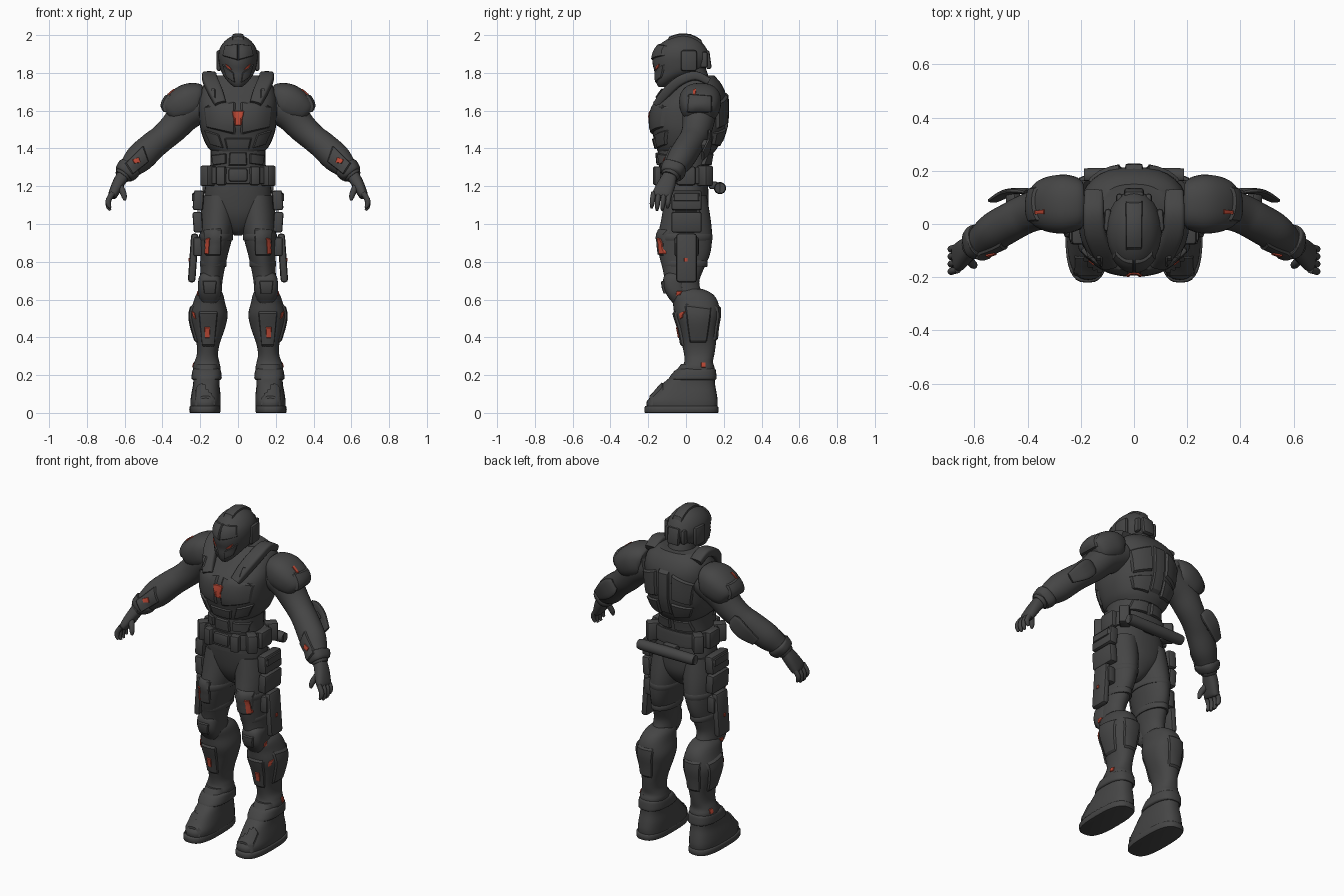
import bpy, bmesh, math
from mathutils import Vector, Matrix


def material(name, rgb):
    m = bpy.data.materials.new(name)
    m.diffuse_color = (*rgb, 1)
    return m


GREY = material("charcoal armour", (0.06, 0.06, 0.06))
RED = material("red light", (0.5, 0.065, 0.035))


def finish(name, bm, mat, mirror, angle=35):
    me = bpy.data.meshes.new(name)
    bm.to_mesh(me)
    bm.free()
    me.shade_smooth()
    me.set_sharp_from_angle(angle=math.radians(angle))
    me.materials.append(mat)
    ob = bpy.data.objects.new(name, me)
    bpy.context.collection.objects.link(ob)
    if mirror:
        ob.modifiers.new("mirror", 'MIRROR').use_mirror_merge = False
    return ob


def loft(name, rings, up=None, p=2.0, n=32, steps=4, mirror=True):
    """Skin rings (x, y, z, r1, r2): horizontal, or across the path if up is given."""
    R = [Vector(r) for r in rings]
    fine = []
    for i in range(len(R) - 1):
        a, b, c, d = R[max(i - 1, 0)], R[i], R[i + 1], R[min(i + 2, len(R) - 1)]
        for s in range(steps):
            t = s / steps
            fine.append(b + (c - a) * (t / 2) + (a * 2 - b * 5 + c * 4 - d) * (t * t / 2)
                        + (b * 3 - a - c * 3 + d) * (t ** 3 / 2))
    fine.append(R[-1])
    bm = bmesh.new()
    prev = first = None
    for i, r in enumerate(fine):
        u, v = Vector((1, 0, 0)), Vector((0, 1, 0))
        if up:
            t = Vector(fine[min(i + 1, len(fine) - 1)][:3]) - Vector(fine[max(i - 1, 0)][:3])
            t.normalize()
            v = Vector(up) - t * t.dot(Vector(up))
            v.normalize()
            u = v.cross(t)
        ring = []
        for k in range(n):
            c, s = math.cos(2 * math.pi * k / n), math.sin(2 * math.pi * k / n)
            c, s = [math.copysign(abs(q) ** (2 / p), q) for q in (c, s)]
            ring.append(bm.verts.new(Vector(r[:3]) + u * c * r[3] + v * s * r[4]))
        if prev:
            for k in range(n):
                bm.faces.new((prev[k], prev[(k + 1) % n], ring[(k + 1) % n], ring[k]))
        first = first or ring
        prev = ring
    bm.faces.new(first)
    bm.faces.new(prev)
    bmesh.ops.recalc_face_normals(bm, faces=bm.faces)
    return finish(name, bm, GREY, mirror)


def box(name, c, s, rot=(0, 0, 0), bev=0.012, mirror=True):
    bm = bmesh.new()
    bmesh.ops.create_cube(bm, size=1)
    bmesh.ops.scale(bm, vec=s, verts=bm.verts)
    bmesh.ops.bevel(bm, geom=bm.edges[:], offset=bev, segments=2, affect='EDGES', profile=0.5)
    for ang, ax in zip(rot, 'XYZ'):
        bmesh.ops.rotate(bm, matrix=Matrix.Rotation(math.radians(ang), 3, ax), verts=bm.verts)
    bmesh.ops.translate(bm, vec=c, verts=bm.verts)
    return finish(name, bm, GREY, mirror)


VIEWS = {'front': (lambda u, v: (u, -3, v), (0, 1, 0)), 'back': (lambda u, v: (u, 3, v), (0, -1, 0)),
         'side': (lambda u, v: (3, u, v), (-1, 0, 0)), 'top': (lambda u, v: (u, v, 3), (0, 0, -1))}


def patch(name, view, q, mat=GREY, t=0.013, mirror=True):
    """Raised panel with chamfered rim, projected on to the body inside four corners."""
    place, d = VIEWS[view]
    d = Vector(d)
    dg = bpy.context.evaluated_depsgraph_get()
    A, B, C, D = [Vector(c) for c in q]
    ts = [0, .07, .2, .35, .5, .65, .8, .93, 1]
    bm = bmesh.new()
    grid = []
    for i in ts:
        for j in ts:
            p = (A * (1 - i) + B * i) * (1 - j) + (D * (1 - i) + C * i) * j
            hit, loc, nor, *_ = bpy.context.scene.ray_cast(dg, Vector(place(*p)), d)
            if nor.dot(d) > 0:
                nor = -nor
            rim = i in (0, 1) or j in (0, 1)
            grid.append(bm.verts.new(loc + (nor - d).normalized() * (-.002 if rim else t)) if hit else None)
    m = len(ts)
    for i in range(m - 1):
        for j in range(m - 1):
            vs = [grid[a * m + b] for a, b in ((i, j), (i + 1, j), (i + 1, j + 1), (i, j + 1))]
            if None in vs:
                continue
            depth = [v.co.dot(d) for v in vs]
            if max(depth) - min(depth) < 0.06:
                f = bm.faces.new(vs)
                f.normal_update()
                if f.normal.dot(d) > 0:
                    f.normal_flip()
    return finish(name, bm, mat, mirror, 28)


# head and neck
loft("helmet", [(0, -.125, 1.725, .02, .02), (0, -.115, 1.745, .045, .042), (0, -.085, 1.775, .07, .08),
                (0, -.04, 1.81, .09, .128), (0, -.03, 1.85, .1, .147), (0, -.025, 1.89, .104, .15),
                (0, -.025, 1.93, .096, .133), (0, -.02, 1.965, .073, .1), (0, -.015, 1.99, .04, .055),
                (0, -.012, 2.0, .012, .02)], mirror=False)
loft("neck", [(0, .05, 1.66, .1, .1), (0, .04, 1.76, .078, .085), (0, .02, 1.84, .075, .08)], mirror=False)
box("ear_pod", (.1, .015, 1.865), (.025, .085, .11), (0, 0, 4))
box("helmet_rear_block", (0, .115, 1.87), (.075, .03, .1), (8, 0, 0), mirror=False)
box("helmet_rear_bar", (.055, .095, 1.87), (.025, .04, .085))
# torso
loft("abdomen", [(0, -.01, 1.18, .165, .125), (0, -.01, 1.28, .15, .13), (0, -.008, 1.36, .145, .14),
                 (0, 0, 1.45, .15, .15)], p=2.3, mirror=False)
loft("chest_armour", [(0, 0, 1.375, .13, .145), (0, .005, 1.41, .163, .165), (0, .01, 1.47, .19, .185),
                      (0, .011, 1.53, .203, .2), (0, .02, 1.62, .208, .195), (0, .05, 1.69, .2, .16),
                      (0, .065, 1.745, .175, .12), (0, .065, 1.785, .12, .085)], p=2.4, mirror=False)
loft("collar_strap", [(.15, .12, 1.755, .02, .036), (.152, .05, 1.785, .024, .038), (.147, -.03, 1.76, .026, .04),
                      (.12, -.1, 1.70, .026, .038), (.092, -.155, 1.635, .02, .03)], up=(1, 0, 0), p=4, n=24)
# belt and its gear
loft("belt", [(0, -.01, 1.215, .172, .14), (0, -.01, 1.22, .178, .146), (0, -.01, 1.295, .175, .145),
              (0, -.01, 1.3, .168, .139)], p=2.6, mirror=False)
box("buckle", (0, -.155, 1.26), (.1, .03, .07), mirror=False)
box("front_belt_pouch", (.088, -.148, 1.255), (.052, .05, .1), (0, 0, 12))
box("side_belt_pouch", (.157, -.095, 1.255), (.06, .075, .11), (0, 0, 45))
box("hip_belt_pouch", (.175, .0, 1.255), (.045, .1, .1))
box("rear_belt_pouch", (.15, .1, 1.255), (.06, .075, .11), (0, 0, -45))
loft("back_cylinder", [(-.17, .18, 1.19, .024, .024), (-.165, .18, 1.19, .031, .031), (.165, .18, 1.19, .031, .031),
                       (.17, .18, 1.19, .024, .024)], up=(0, 0, 1), mirror=False, steps=2)
box("cylinder_clip", (0, .145, 1.205), (.09, .05, .04), mirror=False)
# arms
loft("arm", [(.17, .07, 1.64, .09, .095), (.27, .07, 1.585, .088, .09), (.34, .06, 1.51, .078, .08),
             (.40, .04, 1.455, .072, .074), (.45, .015, 1.415, .074, .073), (.52, -.025, 1.35, .077, .072),
             (.57, -.06, 1.30, .06, .06), (.605, -.082, 1.262, .047, .048), (.615, -.088, 1.25, .04, .042)],
     up=(0, 1, 0))
loft("shoulder_pad", [(.195, .075, 1.665, .065, .085), (.215, .075, 1.665, .083, .1), (.26, .075, 1.65, .094, .111),
                      (.315, .073, 1.62, .088, .105), (.355, .07, 1.595, .07, .086), (.372, .07, 1.582, .045, .06)],
     up=(0, 1, 0), p=2.4)
loft("elbow_plate", [(.395, .12, 1.475, .03, .008), (.42, .125, 1.455, .05, .011), (.47, .118, 1.41, .05, .011),
                     (.53, .088, 1.36, .03, .008)], up=(0, 1, 0), p=3, n=20)
box("elbow_plate_mount", (.455, .09, 1.42), (.05, .06, .04), (0, 42, 0))
loft("forearm_cuff", [(.572, -.06, 1.30, .058, .06), (.58, -.065, 1.29, .065, .066), (.6, -.08, 1.27, .056, .058),
                      (.607, -.084, 1.262, .044, .046)], up=(0, 1, 0), p=2.6)
loft("palm", [(.607, -.083, 1.26, .034, .036), (.633, -.1, 1.215, .032, .046), (.66, -.125, 1.16, .026, .052),
              (.668, -.13, 1.143, .018, .046)], up=(0, 1, 0), p=2.6, n=20)
for i in range(4):
    y, k = -.088 - .028 * i, (0, .012, .012, 0)[i]
    loft(f"finger_{i + 1}", [(.662, y, 1.165, .014, .013), (.684, y - .005, 1.13, .015, .0135),
                             (.686, y - .008, 1.105 - k, .013, .012), (.676, y - .01, 1.085 - k, .007, .007)],
         up=(0, 1, 0), n=12, steps=3)
loft("thumb", [(.635, -.12, 1.215, .018, .018), (.612, -.145, 1.175, .017, .016), (.602, -.155, 1.145, .014, .014),
               (.6, -.16, 1.125, .007, .007)], up=(0, 1, 0), n=12, steps=3)
# hips and legs
loft("pelvis", [(0, -.01, 1.23, .168, .125), (0, -.002, 1.13, .178, .122), (0, .005, 1.04, .14, .11),
                (0, .005, .97, .06, .07), (0, .005, .94, .02, .03)], p=2.3, mirror=False)
loft("thigh", [(.1, 0, 1.15, .085, .11), (.108, 0, 1.03, .092, .13), (.116, -.005, .93, .086, .143),
               (.126, -.008, .84, .073, .135), (.135, -.015, .76, .064, .108), (.143, -.02, .69, .06, .09),
               (.147, 0, .62, .06, .09)])
loft("shin_armour", [(.148, .02, .655, .05, .07), (.15, .03, .63, .07, .11), (.153, .05, .585, .084, .12),
                     (.155, .058, .52, .1, .119), (.156, .064, .45, .088, .102), (.158, .068, .37, .062, .091),
                     (.162, .07, .31, .056, .08), (.165, .067, .27, .066, .076), (.166, .065, .24, .073, .086),
                     (.167, .06, .2, .068, .09)], p=2.3)
loft("knee_guard", [(.148, -.055, .745, .035, .04), (.15, -.058, .72, .056, .06), (.15, -.062, .67, .062, .058),
                    (.15, -.045, .62, .058, .055), (.15, -.02, .57, .035, .04)], p=2.8)
loft("boot", [(.172, -.02, .025, .078, .185), (.172, -.02, .06, .08, .188), (.17, -.005, .1, .077, .168),
              (.168, .012, .15, .07, .142), (.167, .04, .2, .068, .112), (.166, .06, .26, .06, .085)], p=2.6)
loft("sole", [(.175, -.024, 0, .077, .19), (.175, -.024, .005, .082, .196), (.175, -.024, .03, .083, .196),
              (.174, -.024, .036, .079, .19)], p=2.8, steps=2)
loft("ankle_cuff", [(.166, .035, .175, .072, .122), (.166, .036, .185, .08, .126), (.166, .05, .225, .075, .108),
                    (.166, .06, .235, .064, .092)], p=2.6)
# thigh gear
box("upper_thigh_pouch", (.21, .003, 1.125), (.055, .16, .105), (0, -4, 0))
box("lower_thigh_pouch", (.213, .003, 1.01), (.05, .16, .11), (0, 4, 0))
box("holster", (.237, .003, .82), (.04, .11, .26), (0, -4, 0), .016)
box("holster_mount", (.212, .003, .88), (.05, .13, .1))
for z, x, r, s in ((.93, .116, .09, .147), (.79, .131, .071, .121)):
    loft("thigh_strap", [(x, -.007, z - .018, r - .004, s - .004), (x, -.007, z - .012, r, s),
                         (x, -.007, z + .012, r, s), (x, -.007, z + .018, r - .004, s - .004)], steps=1)

# raised armour panels
patch("brow_plate", 'front', [(0, 1.865), (.085, 1.89), (.07, 1.945), (0, 1.955)], t=.008)
patch("cheek_plate", 'front', [(.015, 1.745), (.06, 1.775), (.085, 1.85), (.022, 1.80)], t=.007)
patch("helmet_crest", 'top', [(-.03, -.1), (.03, -.1), (.033, .09), (-.033, .09)], t=.009, mirror=False)
patch("pectoral_plate", 'front', [(.012, 1.47), (.17, 1.51), (.185, 1.62), (.012, 1.655)], t=.01)
patch("side_rib_plate", 'front', [(.075, 1.40), (.145, 1.42), (.18, 1.5), (.1, 1.475)], t=.012)
patch("abdomen_plate", 'front', [(-.06, 1.395), (.06, 1.395), (.075, 1.455), (-.075, 1.455)], t=.01, mirror=False)
patch("lower_rib_plate", 'front', [(.06, 1.32), (.13, 1.31), (.14, 1.365), (.06, 1.375)])
patch("navel_plate", 'front', [(-.05, 1.31), (.05, 1.31), (.045, 1.38), (-.045, 1.38)], mirror=False)
patch("shoulder_blade_plate", 'back', [(.045, 1.53), (.15, 1.5), (.17, 1.64), (.05, 1.69)])
patch("lower_back_plate", 'back', [(.04, 1.41), (.125, 1.42), (.155, 1.485), (.04, 1.51)])
patch("spine_plate", 'back', [(-.033, 1.42), (.033, 1.42), (.035, 1.70), (-.035, 1.70)], mirror=False)
patch("loin_plate", 'back', [(.01, 1.31), (.12, 1.31), (.1, 1.375), (.01, 1.375)])
patch("shoulder_pad_panel", 'side', [(.0, 1.59), (.14, 1.59), (.14, 1.68), (.01, 1.69)], t=.009)
patch("forearm_panel", 'front', [(.47, 1.33), (.56, 1.26), (.6, 1.32), (.5, 1.42)], t=.008)
patch("thigh_panel", 'front', [(.09, .83), (.175, .83), (.185, .97), (.085, .98)], t=.008)
patch("knee_panel", 'front', [(.12, .63), (.18, .63), (.188, .70), (.112, .70)], t=.01)
patch("shin_panel", 'front', [(.125, .35), (.19, .35), (.21, .54), (.105, .54)], t=.01)
patch("calf_side_panel", 'side', [(.02, .37), (.11, .37), (.14, .56), (-.01, .58)], t=.009)
patch("calf_rear_panel", 'back', [(.12, .38), (.2, .38), (.215, .57), (.1, .57)], t=.009)
patch("boot_toe_cap", 'top', [(.115, -.195), (.23, -.195), (.225, -.12), (.118, -.12)], t=.008)
patch("pouch_flap", 'side', [(-.07, 1.12), (.075, 1.12), (.075, 1.165), (-.07, 1.165)], t=.007)

# red lights
for name, view, q, m in (
        ("chest_light", 'front', [(-.018, 1.52), (.018, 1.52), (.034, 1.6), (-.034, 1.6)], False),
        ("eye_light", 'front', [(.03, 1.815), (.055, 1.825), (.068, 1.85), (.045, 1.833)], True),
        ("forearm_light", 'front', [(.515, 1.325), (.55, 1.32), (.56, 1.34), (.525, 1.355)], True),
        ("thigh_light", 'front', [(.155, .835), (.178, .84), (.17, .925), (.148, .93)], True),
        ("knee_light", 'side', [(-.055, .62), (-.03, .625), (-.02, .645), (-.05, .645)], True),
        ("shin_light", 'front', [(.15, .395), (.175, .395), (.178, .455), (.147, .455)], True),
        ("shin_edge_light", 'front', [(.222, .495), (.236, .505), (.245, .54), (.228, .53)], True),
        ("ankle_light", 'side', [(.08, .24), (.105, .24), (.105, .268), (.08, .268)], True),
        ("holster_light", 'side', [(-.01, .80), (.008, .80), (.008, .82), (-.01, .82)], True),
        ("shoulder_light", 'top', [(.335, .038), (.375, .036), (.375, .05), (.335, .055)], True)):
    patch(name, view, q, RED, .005, m)
